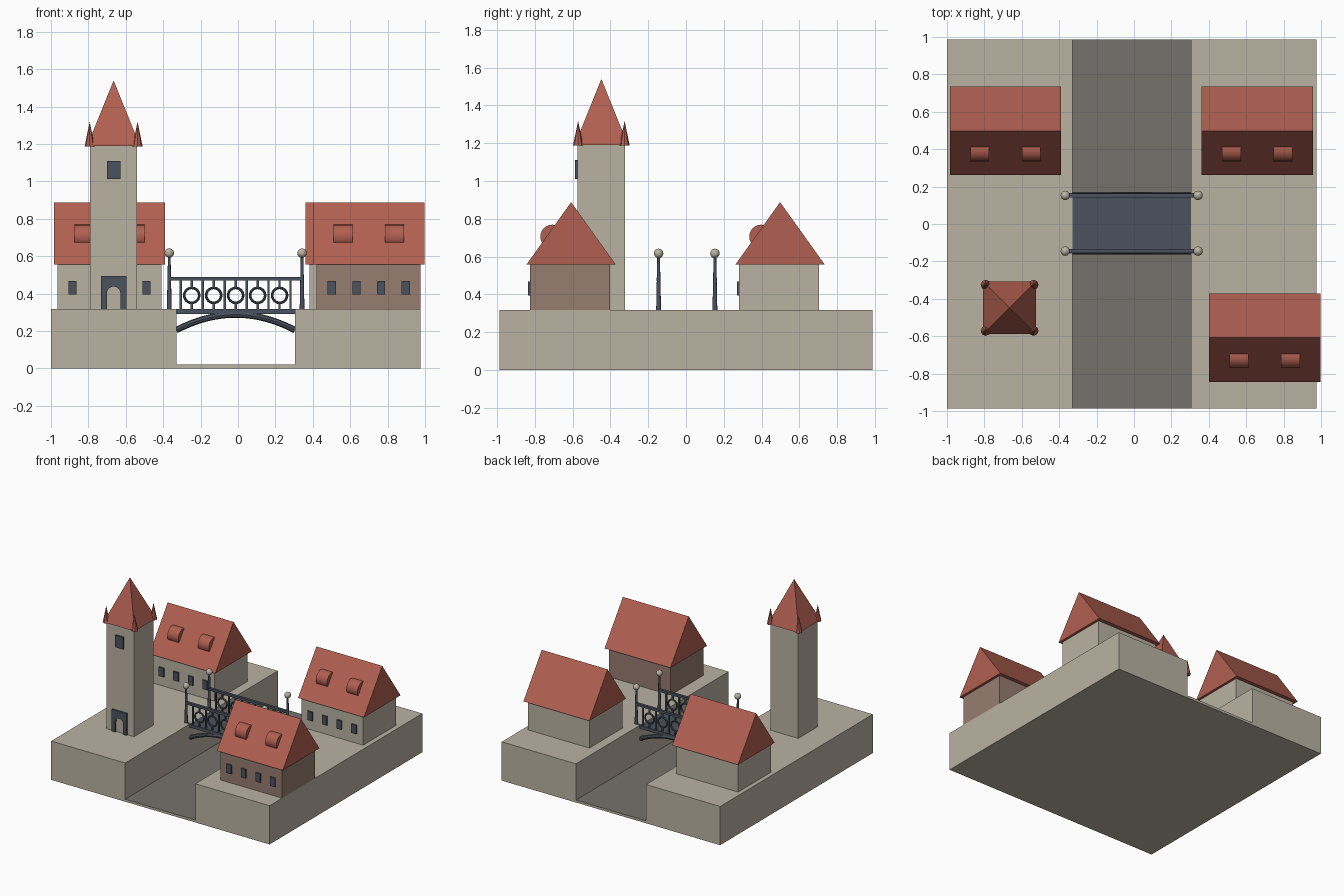
import bpy, bmesh, math
from mathutils import Matrix, Vector

old = bpy.data.objects.get("Cube")
if old:
    bpy.data.objects.remove(old, do_unlink=True)


def material(name, rgb):
    m = bpy.data.materials.new(name)
    m.use_nodes = True
    color = (*rgb, 1)
    m.diffuse_color = color
    bsdf = next(n for n in m.node_tree.nodes if n.type == 'BSDF_PRINCIPLED')
    bsdf.inputs["Base Color"].default_value = color
    return m


STONE = material("pale stone", (0.49, 0.45, 0.365))
BROWN = material("brown plaster", (0.31, 0.205, 0.165))
TILE = material("red tile", (0.44, 0.115, 0.082))
IRON = material("slate iron", (0.07, 0.085, 0.112))
BED = material("grey riverbed", (0.18, 0.17, 0.15))


def finish(name, bm, mat, smooth=False):
    bmesh.ops.recalc_face_normals(bm, faces=bm.faces)
    mesh = bpy.data.meshes.new(name)
    bm.to_mesh(mesh)
    bm.free()
    mesh.materials.append(mat)
    ob = bpy.data.objects.new(name, mesh)
    bpy.context.collection.objects.link(ob)
    if smooth:
        bpy.ops.object.select_all(action='DESELECT')
        ob.select_set(True)
        bpy.context.view_layer.objects.active = ob
        bpy.ops.object.shade_smooth_by_angle(angle=math.radians(40))
    return ob


def box(name, x, y, z, mat):
    """Box from (min, max) ranges."""
    bm = bmesh.new()
    bmesh.ops.create_cube(bm, size=1)
    for v in bm.verts:
        v.co = [r[0] + (c + 0.5) * (r[1] - r[0]) for c, r in zip(v.co, (x, y, z))]
    return finish(name, bm, mat)


def extrude(name, profile, start, end, axis, mat):
    """Closed profile extruded along x (profile is y,z) or y (profile is x,z)."""
    bm = bmesh.new()
    place = (lambda p: (start, p[0], p[1])) if axis == 'x' else (lambda p: (p[0], start, p[1]))
    face = bm.faces.new([bm.verts.new(place(p)) for p in profile])
    new = bmesh.ops.extrude_face_region(bm, geom=[face])["geom"]
    step = Vector((end - start, 0, 0)) if axis == 'x' else Vector((0, end - start, 0))
    bmesh.ops.translate(bm, verts=[g for g in new if isinstance(g, bmesh.types.BMVert)], vec=step)
    return finish(name, bm, mat)


def cone(name, base, r1, r2, height, sides, mat, turn=0, tilt=None, smooth=False):
    bm = bmesh.new()
    bmesh.ops.create_cone(bm, cap_ends=True, segments=sides, radius1=r1, radius2=r2, depth=height)
    m = Matrix.Translation((0, 0, height / 2)) @ Matrix.Rotation(turn, 4, 'Z')
    if tilt:
        m = Matrix.Rotation(math.pi / 2, 4, tilt) @ m
    bm.transform(Matrix.Translation(base) @ m)
    return finish(name, bm, mat, smooth)


def tube(name, points, radius, mat, cyclic=False):
    """Round bar along a path in an x-z plane."""
    bm = bmesh.new()
    n, k, rings = len(points), 8, []
    for i, p in enumerate(points):
        a = points[(i - 1) % n if cyclic else max(i - 1, 0)]
        b = points[(i + 1) % n if cyclic else min(i + 1, n - 1)]
        side = (b - a).normalized().cross(Vector((0, 1, 0)))
        rings.append([bm.verts.new(p + radius * (side * math.cos(t) + Vector((0, math.sin(t), 0))))
                      for t in (math.tau * j / k for j in range(k))])
    for i in range(n if cyclic else n - 1):
        r, s = rings[i], rings[(i + 1) % n]
        for j in range(k):
            bm.faces.new((r[j], r[(j + 1) % k], s[(j + 1) % k], s[j]))
    if not cyclic:
        bm.faces.new(rings[0])
        bm.faces.new(rings[-1])
    return finish(name, bm, mat, True)


# Ground: two banks with a channel between them
TOP, LEFT, RIGHT = 0.317, -0.33, 0.305
ground = extrude("ground", [(-1, 0), (0.977, 0), (0.977, TOP), (RIGHT, TOP), (RIGHT, 0.02),
                            (LEFT, 0.02), (LEFT, TOP), (-1, TOP)], -0.987, 0.987, 'y', STONE)
ground.data.materials.append(BED)
for f in ground.data.polygons:
    if f.normal.z > 0.9 and f.center.z < 0.1:
        f.material_index = 1


# Houses
def house(name, cx, cy, wall):
    front = cy - 0.218
    box(name + "_walls", (cx - 0.278, cx + 0.278), (front, cy + 0.206), (TOP, 0.56), wall)
    extrude(name + "_roof", [(cy - 0.237, 0.557), (cy + 0.237, 0.557), (cy, 0.888)],
            cx - 0.298, cx + 0.298, 'x', TILE)
    for i in range(4):
        wx = cx + (i - 1.5) * 0.132
        box(f"{name}_window_{i + 1}", (wx - 0.022, wx + 0.022), (front - 0.011, front + 0.01),
            (0.395, 0.468), IRON)
    for i, dx in enumerate((-0.138, 0.138)):
        cone(f"{name}_dormer_{i + 1}", (cx + dx - 0.05, cy - 0.1, 0.706), 0.063, 0.063, 0.1,
             24, TILE, tilt='Y', smooth=True)


house("back_right_house", -0.687, 0.498, STONE)
house("back_left_house", 0.659, 0.498, STONE)
house("front_left_house", 0.699, -0.608, BROWN)

# Tower
TX, TY, H = -0.665, -0.448, 0.125
wall_y = TY - H
box("tower_walls", (TX - H, TX + H), (wall_y, TY + H), (TOP, 1.19), STONE)
cone("tower_roof", (TX, TY, 1.19), 0.2, 0, 0.35, 4, TILE, turn=math.pi / 4)
for sx in (-1, 1):
    for sy in (-1, 1):
        cone("tower_corner_spire", (TX + sx * 0.128, TY + sy * 0.123, 1.187), 0.027, 0, 0.132,
             8, TILE, smooth=True)
box("tower_window", (TX - 0.036, TX + 0.036), (wall_y - 0.014, wall_y + 0.01), (1.012, 1.11), IRON)

# Door surround with an arched opening
arch = [(TX + 0.036 * math.cos(a), 0.402 + 0.036 * math.sin(a))
        for a in (math.pi * i / 12 for i in range(13))]
extrude("tower_door_surround",
        [(TX + 0.036, TOP)] + arch + [(TX - 0.036, TOP), (TX - 0.068, TOP), (TX - 0.068, 0.495),
                                      (TX + 0.068, 0.495), (TX + 0.068, TOP)],
        wall_y - 0.014, wall_y + 0.005, 'y', IRON)

# Bridge deck
BX, BY = -0.0125, 0.004
box("bridge_deck", (LEFT, RIGHT), (BY - 0.16, BY + 0.16), (0.291, 0.316), IRON)

# Bridge sides: arch rib, railing with rings, and lamp posts
PITCH = 0.1175
for side, y in (("front", BY - 0.149), ("back", BY + 0.149)):
    steps = [i / 12 - 1 for i in range(25)]
    tube(side + "_arch_rib", [Vector((BX + t * 0.3175, y, 0.288 - 0.083 * t * t)) for t in steps],
         0.017, IRON)
    box(side + "_top_rail", (BX - 0.355, BX + 0.355), (y - 0.011, y + 0.011), (0.47, 0.489), IRON)
    box(side + "_bottom_rail", (BX - 0.345, BX + 0.345), (y - 0.012, y + 0.012), (0.293, 0.318), IRON)
    for i in range(-5, 6):
        x = BX + i * PITCH / 2
        if i % 2:
            spans = [(0.31, 0.475)]
        else:
            spans = [(0.31, 0.348), (0.434, 0.475)]
            circle = [math.tau * j / 24 for j in range(24)]
            tube(side + "_rail_ring", [Vector((x + 0.04 * math.cos(a), y, 0.391 + 0.04 * math.sin(a)))
                                       for a in circle], 0.007, IRON, cyclic=True)
        for span in spans:
            box(side + "_baluster", (x - 0.006, x + 0.006), (y - 0.006, y + 0.006), span, IRON)
    for x in (BX - 0.355, BX + 0.355):
        cone(side + "_lamp_post", (x, y, TOP - 0.005), 0.013, 0.007, 0.29, 12, IRON, smooth=True)
        bm = bmesh.new()
        bmesh.ops.create_uvsphere(bm, u_segments=16, v_segments=10, radius=0.025,
                                  matrix=Matrix.Translation((x, y, 0.617)))
        finish(side + "_lamp_globe", bm, STONE, True)
